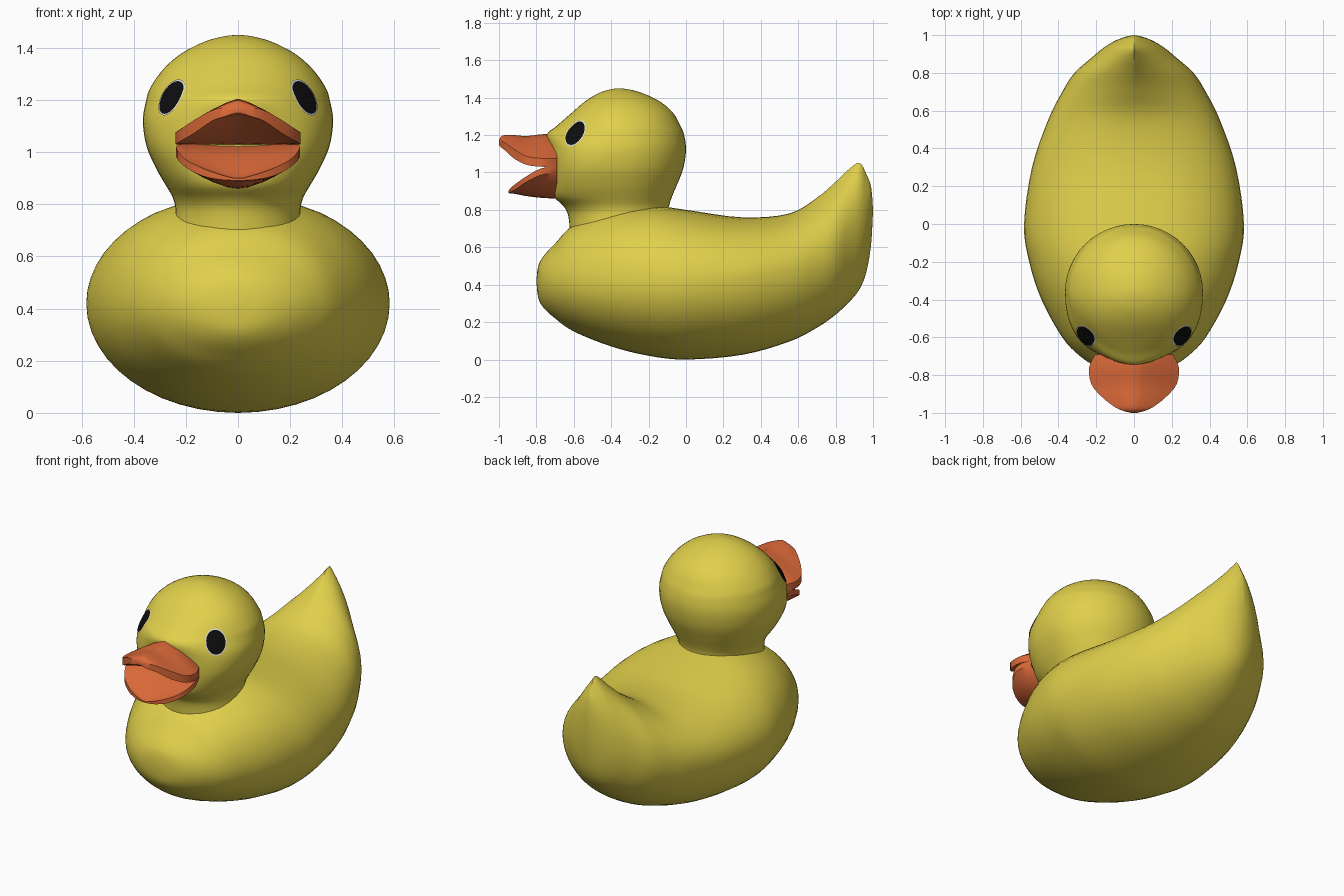
import bpy, bmesh, math
from mathutils import Vector
from mathutils.bvhtree import BVHTree

if "Cube" in bpy.data.objects:
    bpy.data.objects.remove(bpy.data.objects["Cube"])


def material(name, rgb):
    m = bpy.data.materials.new(name)
    m.diffuse_color = (*rgb, 1)
    m.use_nodes = True
    m.node_tree.nodes["Principled BSDF"].inputs["Base Color"].default_value = m.diffuse_color
    return m


YELLOW = material("yellow", (0.75, 0.63, 0.07))
ORANGE = material("orange", (0.70, 0.14, 0.04))
BLACK = material("black", (0.004, 0.004, 0.004))
WHITE = material("white", (0.75, 0.75, 0.75))


def smooth_rows(rows, steps):
    """Catmull-Rom interpolation between table rows."""
    out = []
    for i in range(len(rows) - 1):
        a, b, c, d = (rows[max(0, min(len(rows) - 1, i + k))] for k in (-1, 0, 1, 2))
        for s in range(steps):
            t = s / steps
            out.append([0.5 * (2 * q + (r - p) * t + (2 * p - 5 * q + 4 * r - u) * t * t
                               + (3 * q - p - 3 * r + u) * t ** 3)
                        for p, q, r, u in zip(a, b, c, d)])
    out.append(list(rows[-1]))
    return out


def finish(name, bm, mat, angle):
    me = bpy.data.meshes.new(name)
    bm.to_mesh(me)
    bm.free()
    ob = bpy.data.objects.new(name, me)
    bpy.context.collection.objects.link(ob)
    me.materials.append(mat)
    bpy.ops.object.select_all(action='DESELECT')
    ob.select_set(True)
    bpy.context.view_layer.objects.active = ob
    bpy.ops.object.shade_smooth_by_angle(angle=math.radians(angle))
    return ob


def loft(name, rings, mat, angle=50):
    """Skin a list of closed point rings and cap both ends."""
    bm = bmesh.new()
    vs = [[bm.verts.new(p) for p in ring] for ring in rings]
    n = len(vs[0])
    for a, b in zip(vs, vs[1:]):
        for i in range(n):
            j = (i + 1) % n
            bm.faces.new((a[i], a[j], b[j], b[i]))
    bm.faces.new(vs[0])
    bm.faces.new(vs[-1])
    bmesh.ops.remove_doubles(bm, verts=bm.verts, dist=0.0005)
    bmesh.ops.recalc_face_normals(bm, faces=bm.faces)
    return finish(name, bm, mat, angle)


def spow(v, p):
    return math.copysign(abs(v) ** p, v) if abs(v) > 1e-6 else 0.0


SEG = 48
ANGLES = [2 * math.pi * i / SEG for i in range(SEG)]

# Body with upswept tail: y, half width, bottom z, widest z, top z, peak power
body_rows = [
    (-.80, 0, .42, .42, .42, 1), (-.79, .10, .33, .42, .50, 1),
    (-.76, .19, .275, .42, .555, 1), (-.70, .285, .22, .42, .62, .95),
    (-.60, .38, .15, .42, .72, .9), (-.40, .49, .07, .42, .80, .85),
    (-.20, .555, .02, .42, .825, .85), (0, .582, 0, .42, .80, .85),
    (.30, .54, .025, .44, .76, .9), (.55, .455, .095, .47, .78, 1),
    (.70, .38, .17, .51, .865, 1.3), (.80, .315, .24, .55, .95, 1.6),
    (.88, .225, .315, .60, 1.025, 1.9), (.93, .165, .38, .64, 1.05, 2.1),
    (.965, .11, .47, .69, .99, 1.8), (.99, .05, .62, .75, .92, 1.3),
    (1.0, 0, .80, .80, .80, 1)]
rings = []
for y, w, zb, zc, zt, p in smooth_rows(body_rows, 4):
    rings.append([(w * spow(math.cos(a), p if math.sin(a) > 0 else 1), y,
                   zc + math.sin(a) * (zt - zc if math.sin(a) > 0 else zc - zb))
                  for a in ANGLES])
loft("body", rings, YELLOW)

# Head and neck: z, half width, back y, front y, front squareness
head_rows = [
    (.68, .25, -.10, -.62, 2), (.77, .24, -.09, -.63, 2), (.82, .248, -.09, -.655, 2.1),
    (.87, .275, -.075, -.705, 2.3), (.93, .31, -.05, -.715, 2.5),
    (1.02, .35, -.015, -.715, 2.6), (1.12, .365, 0, -.725, 2.3),
    (1.20, .352, -.01, -.745, 1.8), (1.25, .335, -.03, -.69, 1.8),
    (1.32, .285, -.07, -.61, 2), (1.38, .215, -.14, -.54, 2),
    (1.425, .125, -.235, -.465, 2), (1.445, .05, -.31, -.40, 2), (1.45, 0, -.36, -.36, 2)]
rings = []
for z, w, yb, yf, e in smooth_rows(head_rows, 4):
    ring = []
    for a in ANGLES:
        c, s = math.cos(a), math.sin(a)
        q = 2 / e if s < 0 else 1
        ring.append((w * spow(c, q), -.36 + spow(s, q) * (yb + .36 if s > 0 else -.36 - yf), z))
    rings.append(ring)
head = loft("head", rings, YELLOW)


# Beak halves: y, half width, top centre z, top edge z, bottom edge z, bottom centre z
def beak(name, rows, top_pow, bottom_pow):
    n = 10
    ts = [-1 + 2 * i / n for i in range(n + 1)]
    rings = []
    for y, w, tc, te, be, bc in smooth_rows(rows, 3):
        top = [(w * t, y, te + (tc - te) * (1 - abs(t) ** top_pow)) for t in ts]
        low = [(w * t, y, be + (bc - be) * (1 - abs(t) ** bottom_pow)) for t in reversed(ts)]
        rings.append(top + low)
    loft(name, rings, ORANGE, 40)


beak("upper_beak", [
    (-.69, .205, 1.20, 1.075, 1.03, 1.03), (-.76, .238, 1.205, 1.075, 1.03, 1.035),
    (-.85, .225, 1.195, 1.085, 1.04, 1.075), (-.92, .165, 1.20, 1.125, 1.075, 1.11),
    (-.97, .10, 1.20, 1.16, 1.12, 1.14), (-.99, .055, 1.19, 1.17, 1.135, 1.145),
    (-1.0, .015, 1.172, 1.17, 1.15, 1.15)], 1.3, 1.3)
beak("lower_beak", [
    (-.69, .205, 1.03, 1.035, 1.0, .86), (-.78, .238, 1.0, 1.02, .985, .865),
    (-.86, .205, .95, .975, .945, .875), (-.91, .14, .915, .94, .91, .885),
    (-.94, .07, .90, .915, .895, .888), (-.95, .015, .90, .90, .892, .892)], 2, 2)

# Eyes: thin oval sheets projected onto the head
tree = BVHTree.FromObject(head, bpy.context.evaluated_depsgraph_get())


def eye_patch(name, side, radii, mat):
    nrm = Vector((side * .72, -.69, 0)).normalized()
    u = Vector((side * .69, .72, 0)).normalized()
    centre = Vector((side * .25, -.585, 1.21))
    bm = bmesh.new()
    rows = []
    for r in radii:
        row = []
        for i in range(24):
            a = math.tau * i / 24
            start = centre + nrm * .3 + u * (.058 * r * math.cos(a)) + Vector((0, 0, .063 * r * math.sin(a)))
            hit = tree.ray_cast(start, -nrm)[0]
            row.append(bm.verts.new(hit + nrm * .005))
        rows.append(row)
    for a, b in zip(rows, rows[1:]):
        for i in range(24):
            j = (i + 1) % 24
            bm.faces.new((a[i], b[i], b[j], a[j]))
    bmesh.ops.remove_doubles(bm, verts=bm.verts, dist=0.0003)
    bm.normal_update()
    flip = [f for f in bm.faces if f.normal.dot(nrm) < 0]
    bmesh.ops.reverse_faces(bm, faces=flip)
    finish(name, bm, mat, 60)


for side, label in ((-1, "right"), (1, "left")):
    eye_patch(label + "_eye", side, (0.001, .35, .7, 1.0), BLACK)
    eye_patch(label + "_eye_rim", side, (1.0, 1.1), WHITE)
